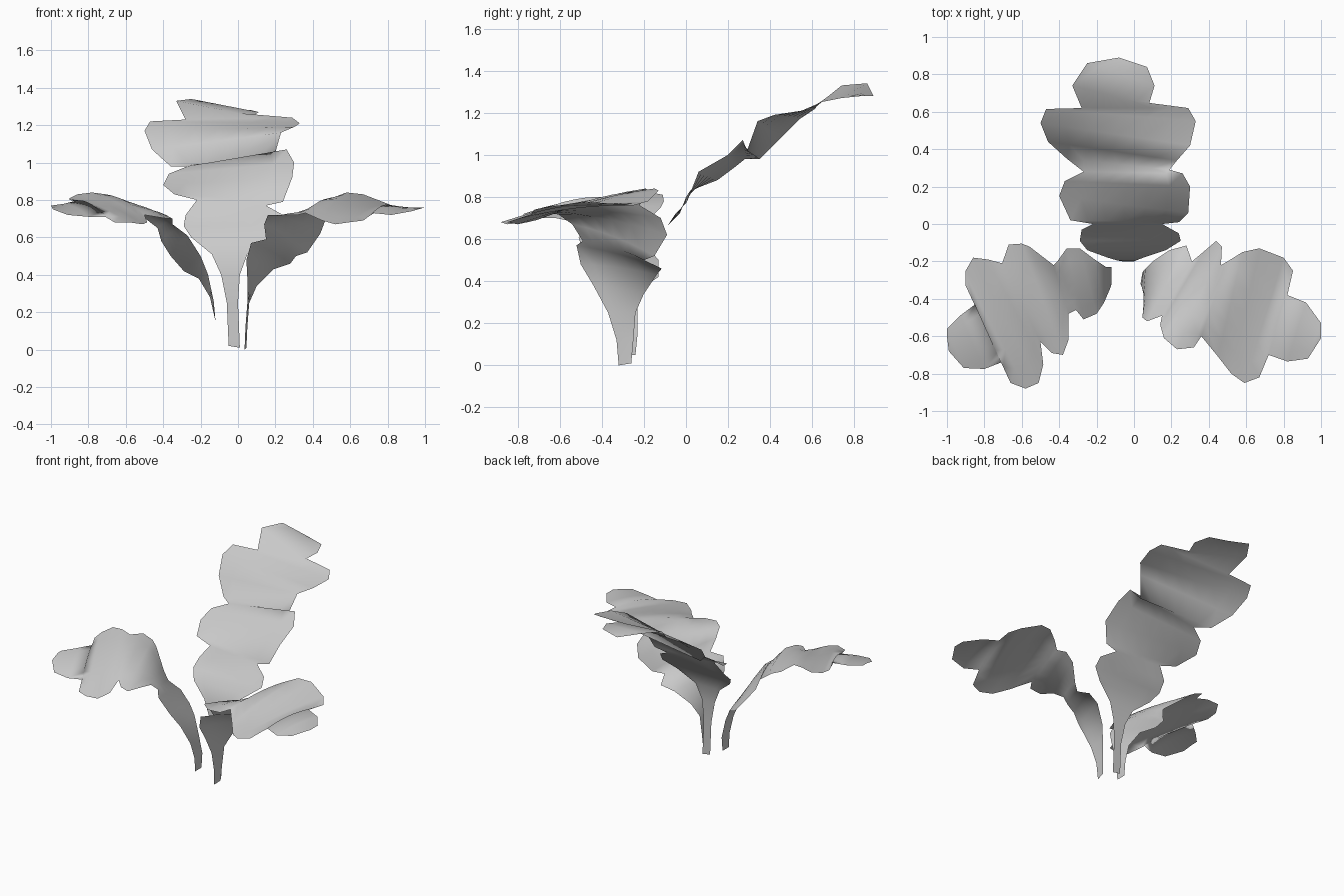
import bpy
from mathutils import Vector

COLS = 6  # strips across each leaf


def leaf(name, edge_a, edge_b, arch):
    """Loft a thin sheet between two lobed edges, raised along the midrib."""
    verts, faces = [], []
    last = len(edge_a) - 1
    for r, (a, b) in enumerate(zip(edge_a, edge_b)):
        a, b = Vector(a), Vector(b)
        lift = arch * min(1, r / 8) * min(1, (last - r) / 3)
        for c in range(COLS + 1):
            t = c / COLS
            p = a.lerp(b, t)
            p.z += lift * 4 * t * (1 - t)
            verts.append(p)
    n = COLS + 1
    for r in range(last):
        for c in range(COLS):
            i = r * n + c
            faces.append((i, i + 1, i + n + 1, i + n))
    me = bpy.data.meshes.new(name)
    me.from_pydata(verts, [], faces)
    me.update()
    for p in me.polygons:
        p.use_smooth = True
    ob = bpy.data.objects.new(name, me)
    bpy.context.collection.objects.link(ob)
    return ob


# Tall back leaf: stalk, then four pairs of lobes
back_left = [
    (-.05, -.2, .02), (-.06, -.2, .25), (-.09, -.195, .4), (-.14, -.18, .51),
    (-.25, -.14, .6), (-.29, -.09, .66), (-.28, -.03, .72), (-.22, 0, .8),
    (-.34, .02, .83), (-.4, .15, .88), (-.37, .23, .94), (-.27, .28, .98),
    (-.36, .35, .98), (-.46, .44, 1.07), (-.5, .54, 1.17), (-.47, .615, 1.22),
    (-.28, .62, 1.23), (-.33, .74, 1.33), (-.25, .86, 1.34), (-.08, .89, 1.28)]
back_right = [
    (.01, -.2, .01), (0, -.2, .25), (.01, -.195, .4), (.05, -.18, .51),
    (.17, -.14, .6), (.25, -.09, .66), (.24, -.05, .72), (.15, 0, .77),
    (.24, .01, .79), (.29, .06, .92), (.3, .2, 1.0), (.26, .27, 1.07),
    (.19, .29, 1.02), (.23, .34, 1.16), (.3, .42, 1.19), (.33, .55, 1.21),
    (.29, .62, 1.24), (.08, .64, 1.25), (.11, .74, 1.27), (.07, .84, 1.28)]
leaf("back_leaf", back_left, back_right, .0)

# Left leaf: arches outwards and forwards
left_rear = [
    (-.12, -.24, .05), (-.12, -.23, .15), (-.15, -.23, .28), (-.21, -.19, .38),
    (-.29, -.13, .42), (-.36, -.13, .5), (-.41, -.2, .58), (-.43, -.22, .65),
    (-.56, -.12, .75), (-.6, -.105, .78), (-.67, -.11, .81), (-.705, -.21, .83),
    (-.78, -.19, .84), (-.86, -.18, .83), (-.9, -.25, .81), (-.9, -.33, .8),
    (-.85, -.43, .8), (-.93, -.49, .78), (-1, -.56, .77), (-1, -.6, .77)]
left_front = [
    (-.12, -.31, .05), (-.12, -.32, .15), (-.13, -.35, .26), (-.16, -.42, .4),
    (-.2, -.48, .5), (-.27, -.51, .61), (-.31, -.46, .64), (-.35, -.48, .67),
    (-.35, -.62, .7), (-.38, -.7, .7), (-.44, -.69, .71), (-.5, -.63, .72),
    (-.485, -.75, .68), (-.51, -.85, .67), (-.58, -.88, .68), (-.66, -.85, .68),
    (-.71, -.74, .71), (-.8, -.775, .71), (-.91, -.77, .72), (-.99, -.68, .75)]
leaf("left_leaf", left_rear, left_front, .02)

# Right leaf: similar, with a broader blade
right_rear = [
    (.045, -.26, .01), (.05, -.25, .12), (.06, -.24, .25), (.1, -.2, .34),
    (.19, -.14, .43), (.28, -.115, .46), (.31, -.2, .5), (.37, -.15, .52),
    (.44, -.09, .62), (.47, -.12, .7), (.465, -.22, .76), (.5, -.2, .81),
    (.58, -.15, .84), (.67, -.13, .83), (.8, -.18, .78), (.85, -.25, .76),
    (.82, -.38, .77), (.92, -.42, .76), (1, -.53, .76), (1, -.57, .76)]
right_front = [
    (.035, -.32, 0), (.04, -.33, .12), (.05, -.37, .25), (.05, -.44, .38),
    (.045, -.5, .48), (.07, -.52, .57), (.15, -.49, .59), (.14, -.54, .67),
    (.16, -.61, .72), (.23, -.67, .72), (.32, -.66, .72), (.36, -.6, .73),
    (.45, -.71, .69), (.52, -.8, .67), (.59, -.85, .68), (.67, -.82, .69),
    (.72, -.7, .73), (.82, -.735, .72), (.93, -.72, .74), (1, -.61, .76)]
leaf("right_leaf", right_rear, right_front, .02)
